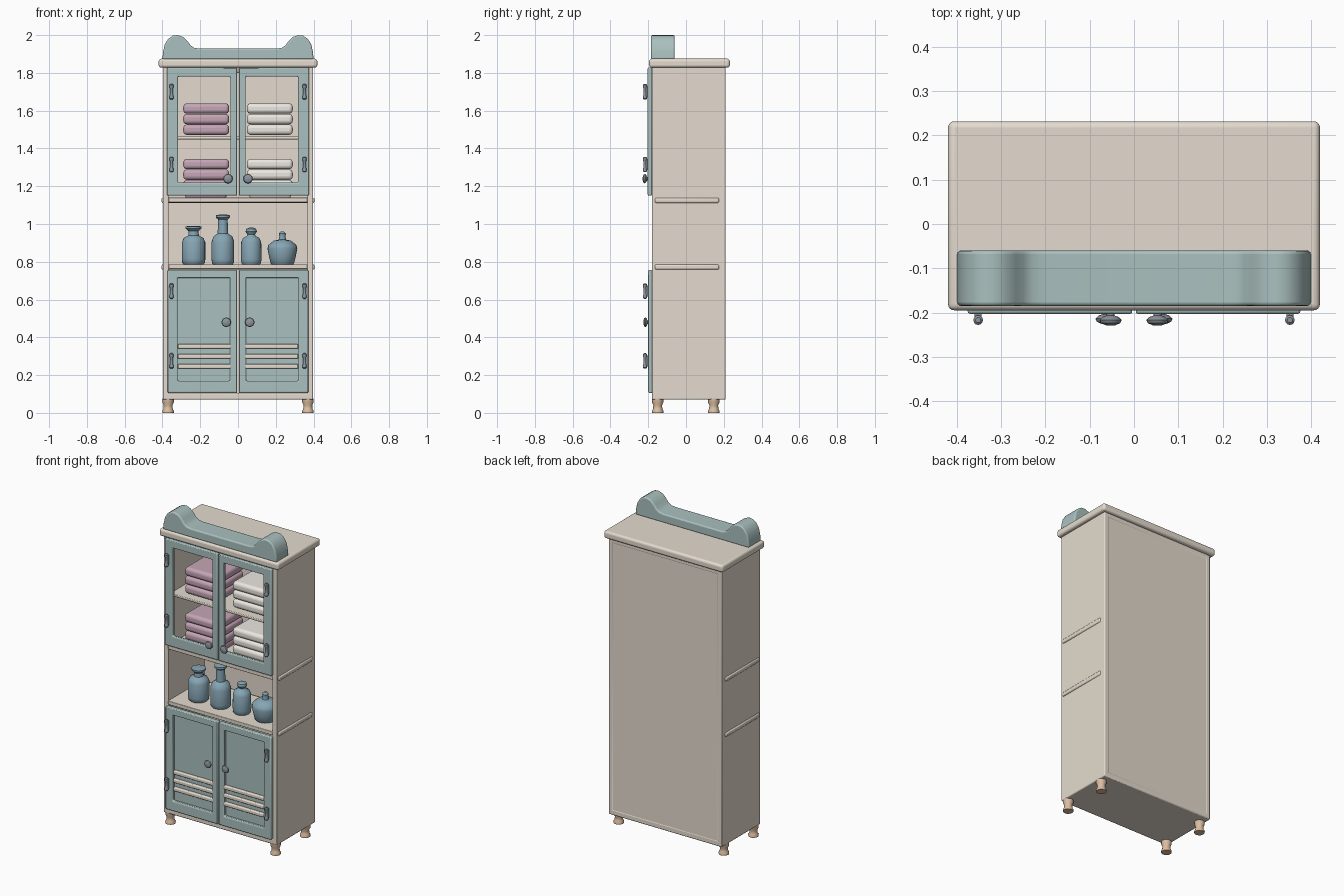
import bpy
import math

if "Cube" in bpy.data.objects:
    bpy.data.objects.remove(bpy.data.objects["Cube"])


def material(name, rgb):
    m = bpy.data.materials.new(name)
    m.diffuse_color = (*rgb, 1)
    m.use_nodes = True
    m.node_tree.nodes["Principled BSDF"].inputs["Base Color"].default_value = m.diffuse_color
    return m


CREAM = material("cream", (0.78, 0.71, 0.62))
TEAL = material("teal", (0.40, 0.53, 0.52))
PINK = material("pink", (0.56, 0.38, 0.47))
WHITE = material("white", (0.84, 0.80, 0.75))
BLUE = material("blue", (0.24, 0.38, 0.46))
METAL = material("metal", (0.27, 0.30, 0.34))
WOOD = material("wood", (0.72, 0.52, 0.36))


def mesh_object(name, verts, faces, mat, bevel=0.0, segments=2):
    mesh = bpy.data.meshes.new(name)
    mesh.from_pydata(verts, [], faces)
    mesh.materials.append(mat)
    ob = bpy.data.objects.new(name, mesh)
    bpy.context.collection.objects.link(ob)
    if bevel:
        b = ob.modifiers.new("bevel", "BEVEL")
        b.width, b.segments = bevel, segments
        b.limit_method = "ANGLE"
        b.angle_limit = math.radians(40)
    bpy.ops.object.select_all(action="DESELECT")
    ob.select_set(True)
    bpy.context.view_layer.objects.active = ob
    bpy.ops.object.shade_smooth_by_angle(angle=math.radians(40))
    return ob


def extrude_xz(name, profile, y0, y1, mat, bevel=0.0, segments=2):
    """Closed x-z profile (counter-clockwise seen from the front) extruded along y."""
    n = len(profile)
    verts = [(x, y, z) for y in (y0, y1) for x, z in profile]
    faces = [tuple(range(n)), tuple(reversed(range(n, 2 * n)))]
    faces += [(i, i + n, (i + 1) % n + n, (i + 1) % n) for i in range(n)]
    return mesh_object(name, verts, faces, mat, bevel, segments)


def box(name, x, y, z, mat, bevel=0.004, segments=2):
    p = [(x[0], z[0]), (x[1], z[0]), (x[1], z[1]), (x[0], z[1])]
    return extrude_xz(name, p, y[0], y[1], mat, bevel, segments)


def frame(name, outer, inner, y, mat, bevel=0.006):
    """Rectangular frame; outer and inner are (x0, x1, z0, z1)."""
    def corners(r):
        return [(r[0], r[2]), (r[1], r[2]), (r[1], r[3]), (r[0], r[3])]
    verts = [(px, yy, pz) for yy in y for r in (outer, inner) for px, pz in corners(r)]
    faces = []
    for i in range(4):
        j = (i + 1) % 4
        faces += [(i, j, j + 4, i + 4), (i + 8, i + 12, j + 12, j + 8),
                  (i, i + 8, j + 8, j), (i + 4, j + 4, j + 12, i + 12)]
    return mesh_object(name, verts, faces, mat, bevel)


def lathe(name, profile, loc, mat, axis="z", n=24):
    """Revolve (radius, height) points; axis '-y' points towards the front."""
    verts, faces = [], []
    for r, h in profile:
        for k in range(n):
            a = 2 * math.pi * k / n
            u, v = r * math.cos(a), r * math.sin(a)
            p = (u, v, h) if axis == "z" else (u, -h, v)
            verts.append(tuple(c + d for c, d in zip(p, loc)))
    for i in range(len(profile) - 1):
        for k in range(n):
            q = (k + 1) % n
            faces.append((i * n + k, i * n + q, i * n + n + q, i * n + n + k))
    faces += [tuple(reversed(range(n))), tuple(range(len(verts) - n, len(verts)))]
    return mesh_object(name, verts, faces, mat)


# Carcass: open-fronted outer shell, back panel and top slab
frame("cabinet_shell", (-0.398, 0.398, 0.07, 1.835), (-0.367, 0.367, 0.105, 1.80),
      (-0.18, 0.21), CREAM)
box("back_panel", (-0.38, 0.38), (0.185, 0.208), (0.08, 1.82), CREAM, 0)
box("top_slab", (-0.42, 0.42), (-0.195, 0.232), (1.828, 1.875), CREAM, 0.014, 4)

# Crest rail with raised rounded ends
half = [(0.40, 1.872), (0.397, 1.91), (0.388, 1.95), (0.37, 1.98), (0.345, 1.997),
        (0.318, 2.0), (0.29, 1.99), (0.267, 1.968), (0.25, 1.945), (0.23, 1.932), (0.20, 1.928)]
crest = half + [(-x, z) for x, z in reversed(half)]
extrude_xz("crest_rail", crest, -0.185, -0.06, TEAL, 0.008, 3)

# Shelves, the two main ones showing through the sides
for name, z in (("niche_top_shelf", 1.125), ("niche_bottom_shelf", 0.772)):
    box(name, (-0.405, 0.405), (-0.165, 0.175), (z - 0.014, z + 0.014), CREAM, 0.008)
    box(name + "_edge", (-0.368, 0.368), (-0.178, -0.15), (z - 0.01, z + 0.014), CREAM, 0.003)
box("upper_shelf", (-0.37, 0.37), (-0.155, 0.19), (1.447, 1.463), CREAM)

knob = [(0.009, 0), (0.009, 0.008), (0.018, 0.011), (0.025, 0.018), (0.022, 0.025), (0.01, 0.03)]
foot = [(0.03, 0), (0.031, 0.01), (0.025, 0.02), (0.023, 0.04), (0.03, 0.055), (0.03, 0.075)]
pin = [(0.006, 0), (0.011, 0.005), (0.011, 0.018), (0.009, 0.022), (0.009, 0.06),
       (0.011, 0.064), (0.011, 0.077), (0.006, 0.082)]

for side, s in (("left", -1), ("right", 1)):
    def span(a, b):
        return tuple(sorted((s * a, s * b)))

    # Upper open-window door and lower panelled door
    frame(side + "_upper_door", (*span(0.004, 0.376), 1.15, 1.828),
          (*span(0.04, 0.318), 1.22, 1.78), (-0.203, -0.18), TEAL)
    frame(side + "_lower_door", (*span(0.004, 0.372), 0.105, 0.757),
          (*span(0.042, 0.32), 0.17, 0.715), (-0.2, -0.17), TEAL)
    box(side + "_door_panel", span(0.03, 0.33), (-0.182, -0.17), (0.15, 0.73), TEAL, 0)
    for i in range(3):
        z = 0.246 + i * 0.053
        box(f"{side}_slat_{i}", span(0.036, 0.318), (-0.2, -0.178), (z - 0.012, z + 0.012),
            CREAM, 0.006, 3)

    # Knobs, hinges and feet
    lathe(side + "_upper_knob", knob, (s * 0.053, -0.199, 1.24), METAL, "-y")
    lathe(side + "_lower_knob", knob, (s * 0.062, -0.196, 0.48), METAL, "-y")
    for i, z in enumerate((0.275, 0.645, 1.315, 1.70)):
        lathe(f"{side}_hinge_{i}", pin, (s * 0.352, -0.217, z - 0.041), METAL, n=12)
        box(f"{side}_hinge_plate_{i}", span(0.344, 0.36), (-0.213, -0.196),
            (z - 0.03, z + 0.03), METAL, 0.003)
    for end, y in (("front", -0.15), ("back", 0.147)):
        lathe(f"{end}_{side}_foot", foot, (s * 0.37, y, 0), WOOD, n=16)

    # Folded towel stacks
    for level, z0, count in (("lower", 1.178, 3), ("upper", 1.472, 3)):
        for i in range(count):
            z = z0 + i * 0.056
            box(f"{level}_{side}_towel_{i}", span(0.047, 0.29), (-0.13, 0.13), (z, z + 0.055),
                PINK if s < 0 else WHITE, 0.02, 4)
    box(side + "_towel_base", span(0.06, 0.28), (-0.12, 0.12), (1.135, 1.18),
        PINK if s < 0 else WHITE, 0.015, 3)

# Bottles in the open niche
bottles = {
    "wide_lip_bottle": (-0.235, [(0.05, 0), (0.06, 0.01), (0.062, 0.03), (0.062, 0.12),
                        (0.052, 0.142), (0.028, 0.155), (0.026, 0.178), (0.042, 0.193),
                        (0.042, 0.203), (0.02, 0.206)]),
    "tall_bottle": (-0.08, [(0.05, 0), (0.058, 0.01), (0.06, 0.03), (0.06, 0.12), (0.05, 0.15),
                    (0.028, 0.165), (0.025, 0.24), (0.037, 0.25), (0.037, 0.262), (0.02, 0.266)]),
    "slim_jar": (0.07, [(0.045, 0), (0.052, 0.01), (0.054, 0.03), (0.053, 0.12), (0.043, 0.142),
                 (0.024, 0.152), (0.02, 0.16), (0.03, 0.175), (0.026, 0.19), (0.01, 0.197)]),
    "round_jar": (0.235, [(0.055, 0), (0.062, 0.008), (0.07, 0.04), (0.079, 0.085), (0.074, 0.105),
                  (0.045, 0.128), (0.02, 0.133), (0.016, 0.15), (0.019, 0.165), (0.008, 0.176)]),
}
for name, (x, profile) in bottles.items():
    lathe(name, profile, (x, -0.06, 0.784), BLUE)
